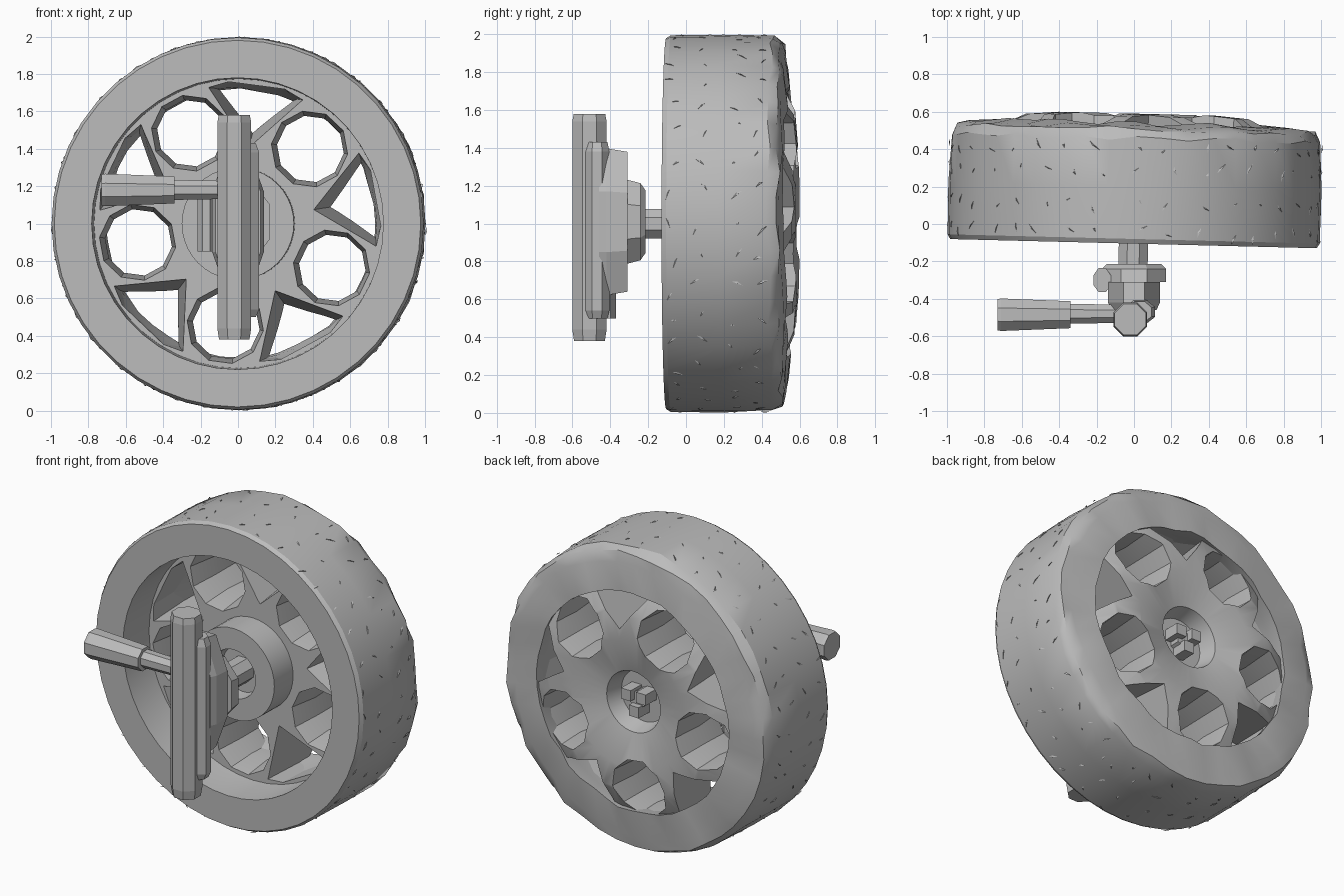
import bpy, bmesh, random
from math import sin, cos, pi, radians
from mathutils import Matrix, Vector

random.seed(4)
if bpy.data.objects.get("Cube"):
    bpy.data.objects.remove(bpy.data.objects["Cube"])

grey = bpy.data.materials.new("plain grey")
grey.use_nodes = True
COLOUR = (0.5, 0.5, 0.5, 1)
grey.diffuse_color = COLOUR
grey.node_tree.nodes["Principled BSDF"].inputs["Base Color"].default_value = COLOUR

# The wheel sits slightly turned about the vertical axis
WHEEL = Matrix.Translation((0, 0, 1)) @ Matrix.Rotation(-0.025, 4, "Z")


def finish(name, bm, matrix=None):
    bmesh.ops.remove_doubles(bm, verts=bm.verts, dist=0.0005)
    bmesh.ops.recalc_face_normals(bm, faces=bm.faces)
    mesh = bpy.data.meshes.new(name)
    bm.to_mesh(mesh)
    bm.free()
    if matrix:
        mesh.transform(matrix)
    mesh.materials.append(grey)
    obj = bpy.data.objects.new(name, mesh)
    bpy.context.collection.objects.link(obj)
    return obj


def loft(name, loops, matrix=None, cyclic=False):
    """Skin a row of point loops, capped unless the row closes on itself."""
    bm = bmesh.new()
    rings = [[bm.verts.new(p) for p in loop] for loop in loops]
    pairs = list(zip(rings, rings[1:]))
    if cyclic:
        pairs.append((rings[-1], rings[0]))
    else:
        bm.faces.new(rings[0])
        bm.faces.new(rings[-1])
    for a, b in pairs:
        for i in range(len(a)):
            j = (i + 1) % len(a)
            bm.faces.new((a[i], a[j], b[j], b[i]))
    return finish(name, bm, matrix)


def ring(axis, at, r, sides, centre=(0, 0), turn=0.0):
    """Circle across an axis; r is a radius or a pair of half sizes."""
    ru, rv = r if isinstance(r, tuple) else (r, r)
    points = []
    for i in range(sides):
        a = turn + 2 * pi * i / sides
        p = [centre[0] + ru * cos(a), centre[1] + rv * sin(a)]
        p.insert("xyz".index(axis), at)
        points.append(p)
    return points


def rod(name, axis, stations, sides=8, centre=(0, 0), matrix=None):
    return loft(name, [ring(axis, at, r, sides, centre, pi / sides)
                       for at, r in stations], matrix)


def smooth(obj, angle):
    bpy.ops.object.select_all(action="DESELECT")
    obj.select_set(True)
    bpy.context.view_layer.objects.active = obj
    bpy.ops.object.shade_smooth_by_angle(angle=radians(angle))


# Tyre: closed ring with a worn, uneven rear shoulder
tyre_profile = [(0.78, -0.105), (0.98, -0.105), (0.995, -0.08), (0.998, 0.2),
                (0.993, 0.46), (0.965, 0.51), (0.9, 0.525), (0.72, 0.54),
                (0.73, 0.45), (0.77, 0.3)]
loops = [ring("y", y, r, 44) for r, y in tyre_profile]
for k in (4, 5, 6, 7):
    for p in loops[k]:
        s = 1 + random.uniform(-0.012, 0.005)
        p[0] *= s
        p[2] *= s
        p[1] += random.uniform(-0.015, 0.012)
smooth(loft("tyre", loops, WHEEL, cyclic=True), 30)

# Tread nicks: thin slanted slivers in rows round the tread
bm = bmesh.new()
for y in (-0.05, 0.1, 0.28, 0.4):
    for i in range(36):
        a = 2 * pi * (i + random.uniform(-0.3, 0.3)) / 36
        out, along = Vector((cos(a), 0, sin(a))), Vector((-sin(a), 0, cos(a)))
        mid = out * 0.994 + Vector((0, y + random.uniform(-0.03, 0.03), 0))
        run = Vector((0, random.uniform(0.01, 0.03), 0)) + along * random.uniform(-0.03, 0.03)
        tri = [bm.verts.new(mid + v) for v in (-run, run, along * 0.012)]
        top = bm.verts.new(mid + out * 0.006)
        bm.faces.new(tri)
        for j in range(3):
            bm.faces.new((tri[j], tri[(j + 1) % 3], top))
finish("tread_nicks", bm, WHEEL)

# Rim body: turned hub and dished disc
rim_profile = [(0.001, 0.42), (0.17, 0.42), (0.2, 0.53), (0.42, 0.59), (0.6, 0.575),
               (0.75, 0.5), (0.775, 0.15), (0.3, 0.15), (0.3, -0.04), (0.16, -0.04),
               (0.15, 0.05), (0.001, 0.05)]
rim = loft("spoked_rim", [ring("y", y, r, 40) for r, y in rim_profile], WHEEL)


# Five round openings and five wedge openings leave forked spokes
def wedge(y, tip, half):
    return [(tip, y, 0), (0.7, y, half), (0.745, y, half * 0.6),
            (0.745, y, -half * 0.6), (0.7, y, -half)]


cutters = []
for k in range(5):
    turn = WHEEL @ Matrix.Rotation(-radians(10.5 + 72 * k), 4, "Y")
    cutters.append(loft("wedge_cutter", [wedge(0.1, 0.4, 0.26), wedge(0.65, 0.5, 0.19)], turn))
    turn = WHEEL @ Matrix.Rotation(-radians(46.5 + 72 * k), 4, "Y")
    cutters.append(rod("round_cutter", "y", [(0.1, 0.212), (0.35, 0.18), (0.65, 0.2)],
                       10, (0.55, 0), turn))
for cutter in cutters:
    mod = rim.modifiers.new("opening", "BOOLEAN")
    mod.operation, mod.solver, mod.object = "DIFFERENCE", "EXACT", cutter
bpy.context.view_layer.update()
cut_mesh = bpy.data.meshes.new_from_object(
    rim.evaluated_get(bpy.context.evaluated_depsgraph_get()))
rim.modifiers.clear()
rim.data = cut_mesh
for cutter in cutters:
    bpy.data.objects.remove(cutter)
smooth(rim, 25)

# Axle and the notched nut in the rear recess
rod("axle", "y", [(-0.26, 0.085), (0.1, 0.085)], 8, (0, 0), WHEEL)
rod("nut_core", "y", [(0.4, 0.06), (0.49, 0.06)], 6, (0, 0), WHEEL)
for k in range(3):
    a = 2 * pi * k / 3 + 0.5
    rod("nut_lug", "y", [(0.4, 0.05), (0.53, 0.05)], 4, (0.065 * cos(a), 0.065 * sin(a)), WHEEL)

# Upright post with its thicker sleeve
rod("upright_post", "z", [(0.38, 0.088), (0.44, 0.098), (1.54, 0.098), (1.58, 0.09)],
    8, (-0.02, -0.51))
rod("post_sleeve", "z", [(0.5, (0.07, 0.06)), (0.54, (0.09, 0.07)),
                         (1.38, (0.09, 0.07)), (1.43, (0.07, 0.06))], 8, (0.03, -0.47))


# Bracket plate and stepped boss between post and axle
rod("bracket_plate", "y", [(-0.46, (0.13, 0.42)), (-0.42, (0.15, 0.42)),
                           (-0.31, (0.15, 0.4))], 8, (0, 1.01))
rod("bracket_boss", "y", [(-0.31, (0.185, 0.24)), (-0.24, (0.185, 0.22)),
                          (-0.215, (0.16, 0.18))], 8, (0, 1.01))
rod("side_strut", "z", [(0.85, (0.05, 0.07)), (1.17, (0.05, 0.07))], 8, (-0.17, -0.3))
rod("lower_lug", "z", [(0.5, 0.06), (0.64, 0.06)], 6, (0, -0.43))

# Side handle: thin neck and thicker grip
rod("handle_neck", "x", [(-0.36, 0.058), (-0.05, 0.052)], 8, (-0.48, 1.18))
rod("handle_grip", "x", [(-0.73, 0.09), (-0.71, 0.094), (-0.34, 0.078)], 8, (-0.485, 1.18))
